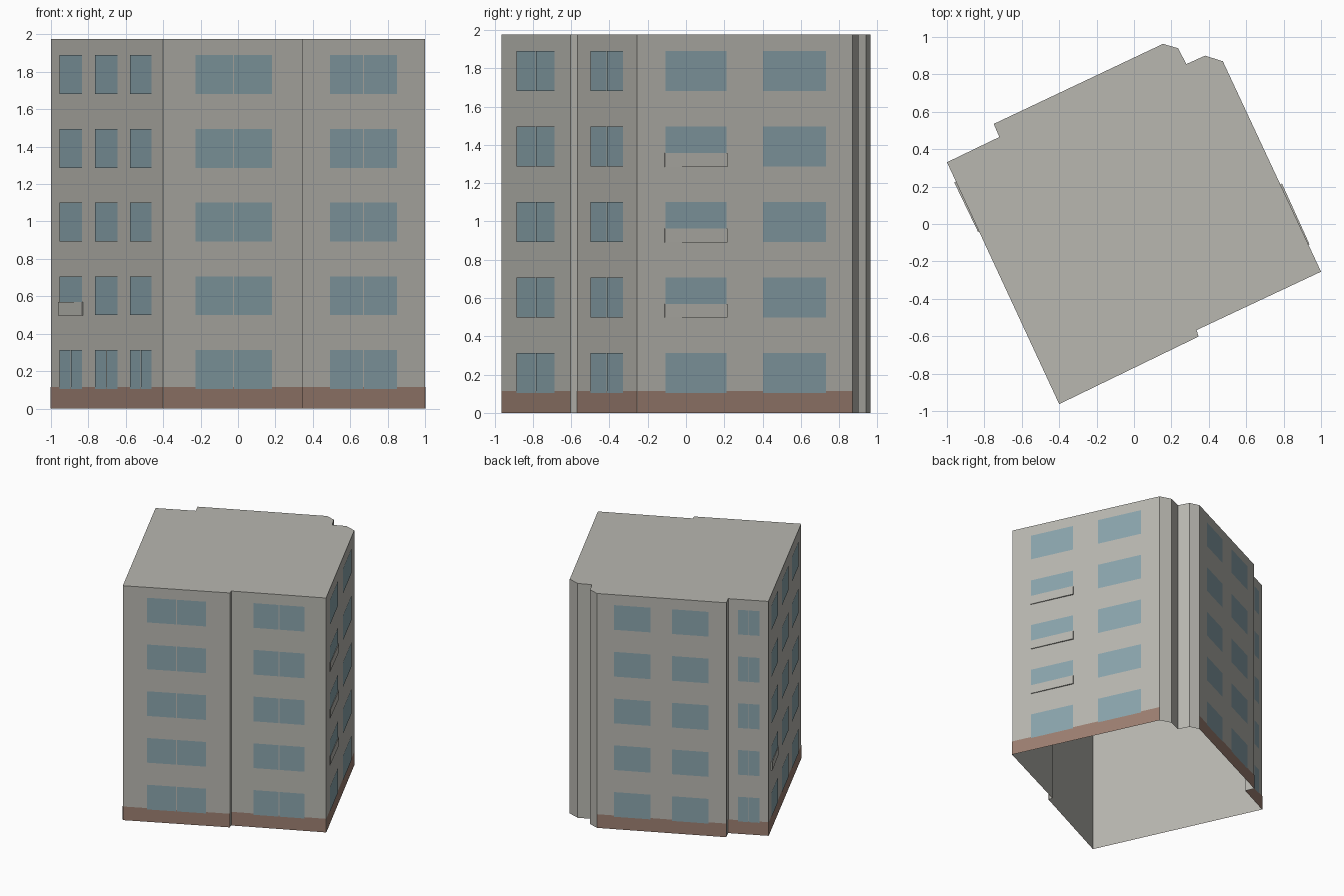
import bpy
from mathutils import Vector

cube = bpy.data.objects.get("Cube")
if cube:
    bpy.data.objects.remove(cube, do_unlink=True)


def material(name, rgb):
    m = bpy.data.materials.new(name)
    m.use_nodes = True
    m.diffuse_color = (*rgb, 1)
    m.node_tree.nodes["Principled BSDF"].inputs["Base Color"].default_value = (*rgb, 1)
    return m


GREY = material("grey_plaster", (0.479, 0.473, 0.434))
BROWN = material("brown_plinth", (0.332, 0.212, 0.165))
GLASS = material("blue_glass", (0.254, 0.371, 0.413))

HEIGHT, PLINTH = 1.975, 0.115
FLOOR, SILL, WINDOW, PARAPET = 0.394, 0.105, 0.208, 0.072

# Footprint corners, counter-clockwise
front, step_out, step_in, right = (-0.4, -0.963), (0.345, -0.602), (0.335, -0.567), (1, -0.255)
pier = [(0.475, 0.87), (0.38, 0.9), (0.28, 0.855), (0.235, 0.94), (0.155, 0.963)]
back_out, back_in, left = (-0.75, 0.535), (-0.72, 0.465), (-1, 0.33)
footprint = [front, step_out, step_in, right, *pier, back_out, back_in, left]


def add_mesh(name, verts, faces, mat):
    me = bpy.data.meshes.new(name)
    me.from_pydata(verts, [], faces)
    me.materials.append(mat)
    ob = bpy.data.objects.new(name, me)
    bpy.context.collection.objects.link(ob)
    return ob


def wall_point(wall, f, z, out):
    """Point at fraction f along a wall, pushed outwards."""
    p, q = Vector(wall[0]), Vector(wall[1])
    d = (q - p).normalized()
    xy = p.lerp(q, f) + Vector((d.y, -d.x)) * out
    return (xy.x, xy.y, z)


def wall_quad(wall, f0, f1, z0, z1, out):
    return [wall_point(wall, f, z, out) for f, z in ((f0, z0), (f1, z0), (f1, z1), (f0, z1))]


def quads(name, panels, mat):
    verts = [v for panel in panels for v in panel]
    add_mesh(name, verts, [range(i, i + 4) for i in range(0, len(verts), 4)], mat)


# Shell: walls and flat roof, open underneath
n = len(footprint)
shell = [(x, y, z) for z in (0, HEIGHT) for x, y in footprint]
sides = [(i, (i + 1) % n, (i + 1) % n + n, i + n) for i in range(n)]
add_mesh("building_shell", shell, sides + [range(n, 2 * n)], GREY)

# Windowed walls: ends, window columns as fractions, floors with split panes
ALL, GROUND, NONE = range(5), (0,), ()
walls = {
    "front_wide": ((front, step_out), [(0.228, 0.778)], ALL),
    "front_narrow": ((step_in, right), [(0.233, 0.774)], ALL),
    "left_side": ((right, pier[0]), [(0.129, 0.413), (0.582, 0.876)], NONE),
    "back_wide": ((pier[-1], back_out), [(0.13, 0.415), (0.58, 0.865)], NONE),
    "back_narrow": ((back_in, left), [(0.25, 0.775)], ALL),
    "right_side": ((left, front), [(0.083, 0.283), (0.4, 0.6), (0.71, 0.9)], GROUND),
}

for name, (wall, columns, split) in walls.items():
    length = (Vector(wall[1]) - Vector(wall[0])).length
    gap = 0.003 / length
    panes = []
    for floor in range(5):
        z = SILL + floor * FLOOR
        for f0, f1 in columns:
            mid = (f0 + f1) / 2
            spans = [(f0, mid - gap), (mid + gap, f1)] if floor in split else [(f0, f1)]
            panes += [wall_quad(wall, a, b, z, z + WINDOW, 0.004) for a, b in spans]
    quads(name + "_windows", panes, GLASS)
    quads(name + "_plinth", [wall_quad(wall, 0, 1, 0, PLINTH, 0.002)], BROWN)


# Shallow balcony parapets over the lower part of some windows
def parapet(name, wall, f0, f1, floor, out0, out1):
    z0 = SILL + floor * FLOOR - 0.002
    verts = [wall_point(wall, f, z, out)
             for z in (z0, z0 + PARAPET)
             for f, out in ((f0, 0), (f0, out0), (f1, out1), (f1, 0))]
    faces = [(3, 2, 1, 0), (4, 5, 6, 7), (0, 1, 5, 4), (1, 2, 6, 5), (2, 3, 7, 6)]
    add_mesh(name, verts, faces, GREY)


for floor in (1, 2, 3):
    parapet(f"left_parapet_{floor}", walls["left_side"][0], 0.127, 0.415, floor, 0.006, 0.01)
parapet("right_parapet", walls["right_side"][0], 0.08, 0.286, 1, 0.01, 0.006)
